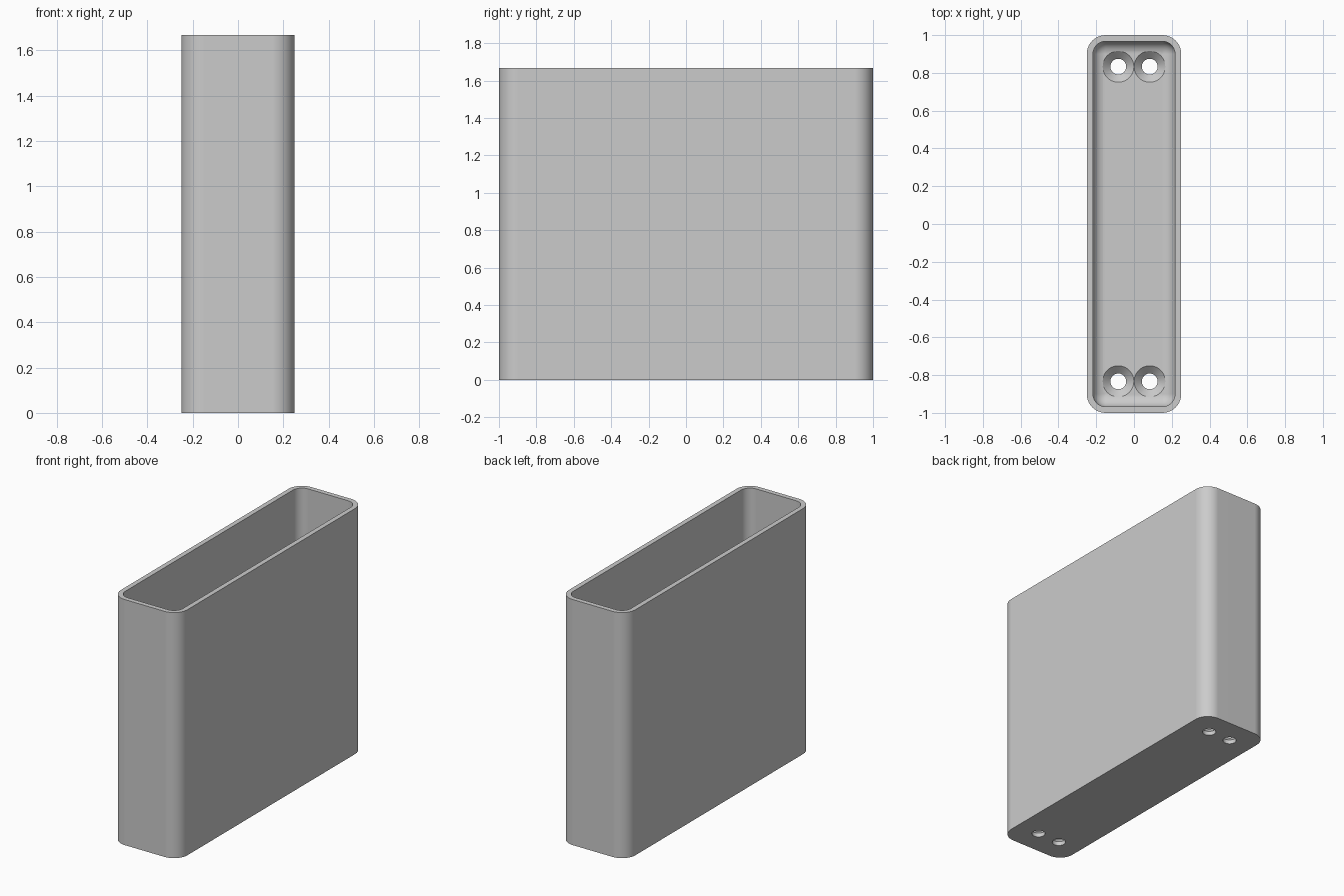
import bpy, bmesh, math

if "Cube" in bpy.data.objects:
    bpy.data.objects.remove(bpy.data.objects["Cube"])

HX, HY, H = 0.25, 1.0, 1.667   # outer half sizes and height
WALL, FLOOR = 0.033, 0.067     # wall and floor thickness
R, FILLET = 0.1, 0.066         # outer corner radius, inner floor fillet
SEG = 10                       # segments per rounded corner


def ring(bm, inset, z):
    """Rounded rectangle of vertices, inset from the outer outline."""
    r = max(R - inset, 0.001)
    cx, cy = HX - inset - r, HY - inset - r
    verts = []
    for q, (sx, sy) in enumerate(((1, 1), (-1, 1), (-1, -1), (1, -1))):
        for i in range(SEG + 1):
            a = math.pi / 2 * (q + i / SEG)
            verts.append(bm.verts.new((sx * cx + r * math.cos(a), sy * cy + r * math.sin(a), z)))
    return verts


def loft(bm, rings):
    """Skin consecutive rings and cap both ends."""
    n = len(rings[0])
    for a, b in zip(rings, rings[1:]):
        for i in range(n):
            j = (i + 1) % n
            bm.faces.new((a[i], a[j], b[j], b[i]))
    bm.faces.new(rings[0][::-1])
    bm.faces.new(rings[-1])


def make_object(name, bm):
    bmesh.ops.recalc_face_normals(bm, faces=bm.faces)
    mesh = bpy.data.meshes.new(name)
    bm.to_mesh(mesh)
    bm.free()
    obj = bpy.data.objects.new(name, mesh)
    bpy.context.collection.objects.link(obj)
    return obj


# Open box: outer wall, rim, inner wall, rounded fillet, floor
bm = bmesh.new()
profile = [(0, 0), (0, H), (WALL, H)]
for k in range(9):
    a = math.pi / 2 * k / 8
    profile.append((WALL + FILLET * (1 - math.cos(a)), FLOOR + FILLET * (1 - math.sin(a))))
loft(bm, [ring(bm, inset, z) for inset, z in profile])
box = make_object("open_box", bm)
grey = bpy.data.materials.new("grey")
grey.diffuse_color = (0.6, 0.6, 0.6, 1)
grey.use_nodes = True
grey.node_tree.nodes["Principled BSDF"].inputs["Base Color"].default_value = grey.diffuse_color
box.data.materials.append(grey)

# Countersunk screw hole cutters, two at each end
bm = bmesh.new()
for x in (-0.0833, 0.0833):
    for y in (-0.833, 0.833):
        rings = []
        for r, z in ((0.0417, -0.05), (0.0417, 0.028), (0.0825, FLOOR), (0.0825, 0.2)):
            rings.append([bm.verts.new((x + r * math.cos(t * math.tau / 40),
                                        y + r * math.sin(t * math.tau / 40), z)) for t in range(40)])
        loft(bm, rings)
cutter = make_object("screw_hole_cutter", bm)
cutter.hide_render = True

# Cut the holes and remove the cutter
bpy.context.view_layer.objects.active = box
box.select_set(True)
cut = box.modifiers.new("screw_holes", 'BOOLEAN')
cut.operation, cut.solver, cut.object = 'DIFFERENCE', 'EXACT', cutter
bpy.ops.object.modifier_apply(modifier=cut.name)
bpy.data.objects.remove(cutter)

# Smooth corners with crisp rims
bpy.ops.object.shade_smooth_by_angle(angle=math.radians(30))
box.modifiers.new("clean_shading", 'WEIGHTED_NORMAL').keep_sharp = True
